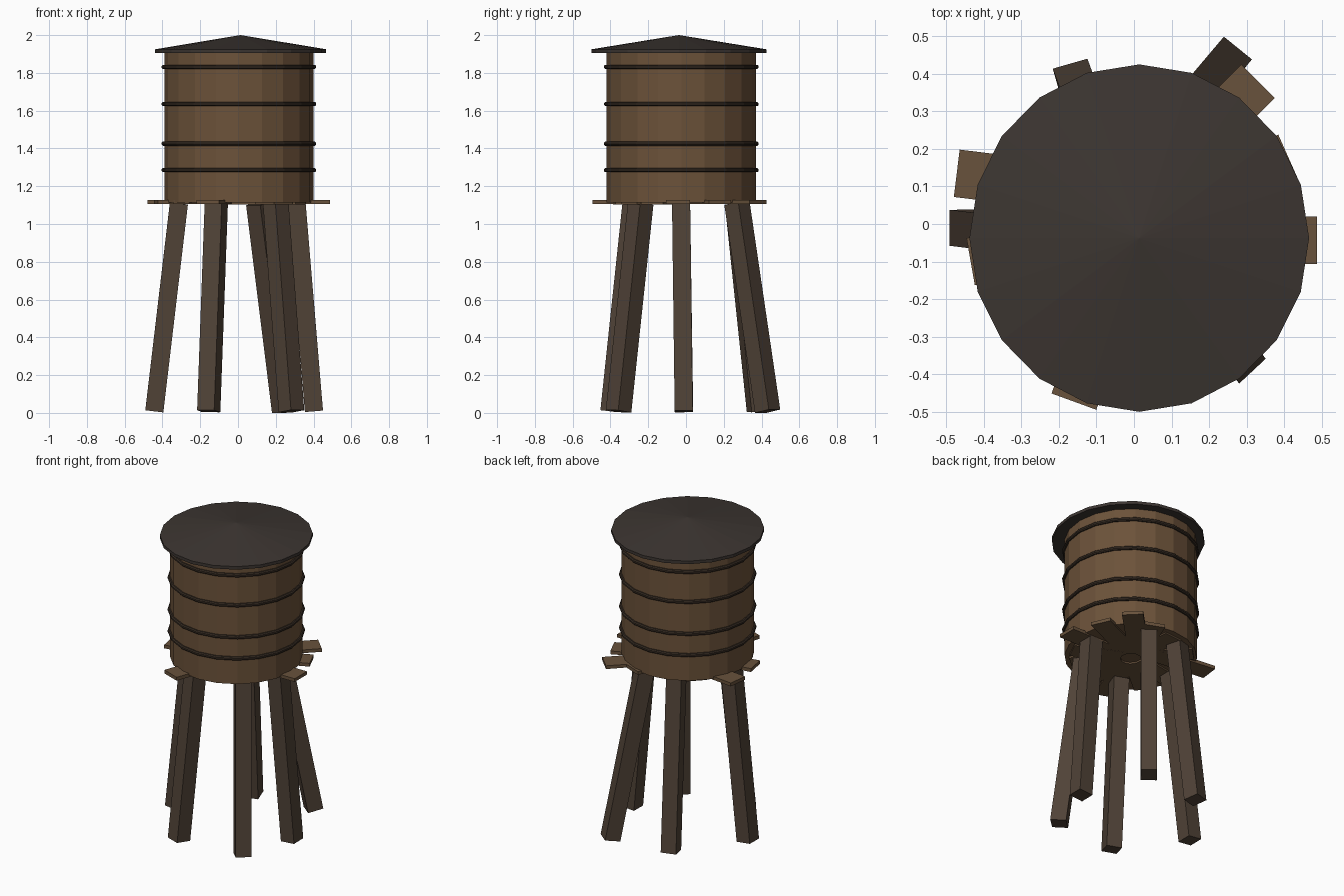
import bpy, bmesh, math
from mathutils import Vector, Matrix

if "Cube" in bpy.data.objects:
    bpy.data.objects.remove(bpy.data.objects["Cube"])

SIDES = 20


def material(name, rgb):
    m = bpy.data.materials.new(name)
    m.diffuse_color = (*rgb, 1)
    m.use_nodes = True
    m.node_tree.nodes["Principled BSDF"].inputs["Base Color"].default_value = m.diffuse_color
    return m


TANK = material("tank_wood", (0.15, 0.085, 0.042))
PLANK = material("plank_wood", (0.14, 0.085, 0.045))
LEG = material("leg_wood", (0.08, 0.055, 0.038))
ROOF = material("roof_dark", (0.045, 0.036, 0.031))
BAND = material("band_dark", (0.04, 0.027, 0.018))


def finish(name, bm, mat):
    bmesh.ops.recalc_face_normals(bm, faces=bm.faces[:])
    me = bpy.data.meshes.new(name)
    bm.to_mesh(me)
    bm.free()
    me.materials.append(mat)
    ob = bpy.data.objects.new(name, me)
    bpy.context.collection.objects.link(ob)
    return ob


def lathe(name, profile, centre, mat, scale=(1, 1), closed=False):
    """Spin (radius, z) points into a faceted solid; open profiles get capped."""
    bm = bmesh.new()
    rings = []
    for r, z in profile:
        rings.append([bm.verts.new((
            centre[0] + scale[0] * r * math.cos(2 * math.pi * i / SIDES),
            centre[1] + scale[1] * r * math.sin(2 * math.pi * i / SIDES), z))
            for i in range(SIDES)])
    pairs = list(zip(rings, rings[1:]))
    if closed:
        pairs.append((rings[-1], rings[0]))
    for a, b in pairs:
        for i in range(SIDES):
            j = (i + 1) % SIDES
            bm.faces.new((a[i], a[j], b[j], b[i]))
    if not closed:
        bm.faces.new(rings[0])
        bm.faces.new(rings[-1])
    bmesh.ops.remove_doubles(bm, verts=bm.verts[:], dist=1e-5)
    return finish(name, bm, mat)


def box(name, size, matrix, mat):
    bm = bmesh.new()
    bmesh.ops.create_cube(bm, size=1, matrix=matrix @ Matrix.Diagonal((*size, 1)))
    return finish(name, bm, mat)


# Tank body
C = (0.005, -0.025)
lathe("tank", [(0.395, 1.115), (0.395, 1.91)], C, TANK)

# Hoops around the tank
for n, z in enumerate((1.285, 1.425, 1.635, 1.832)):
    lathe(f"hoop_{n + 1}", [(0.385, z - 0.011), (0.403, z - 0.011), (0.409, z - 0.005),
          (0.409, z + 0.005), (0.403, z + 0.011), (0.385, z + 0.011)],
          C, BAND, closed=True)

# Shallow conical roof with a thin rim
bm_roof = lathe("roof", [(0.4625, 1.905), (0.4625, 1.925), (0.0005, 2.0)],
                (0.014, -0.0375), ROOF, scale=(0.978, 1))

# Platform planks: outer end x, y, and direction in degrees
planks = [(0.487, -0.043, 0), (0.41, 0.18, 24), (0.33, 0.38, 45), (0.14, 0.36, 68),
          (-0.03, 0.33, 95), (-0.25, 0.25, 135), (-0.472, 0.135, 173),
          (-0.435, -0.10, 190), (-0.30, -0.26, 220), (-0.16, -0.473, 250),
          (0.03, -0.38, 275), (0.24, -0.30, 310), (0.33, -0.18, 335)]
for n, (x, y, deg) in enumerate(planks):
    a = math.radians(deg)
    length = math.hypot(x, y + 0.03) - 0.06
    mid = Vector((x - math.cos(a) * length / 2, y - math.sin(a) * length / 2, 1.116))
    box(f"platform_plank_{n + 1}", (length, 0.127, 0.021 + 0.0002 * n),
        Matrix.Translation(mid) @ Matrix.Rotation(a, 4, 'Z'), PLANK)

# Splayed legs: foot x, y, top x, y, turn in degrees
legs = [(0.402, -0.012, 0.31, -0.026, 0), (0.247, 0.432, 0.11, 0.27, 51),
        (-0.157, 0.381, -0.115, 0.265, 106), (-0.443, -0.010, -0.313, -0.026, 180),
        (-0.155, -0.392, -0.115, -0.275, 250), (0.283, -0.357, 0.20, -0.24, 313)]
for n, (fx, fy, tx, ty, deg) in enumerate(legs):
    foot, top = Vector((fx, fy, 0.009)), Vector((tx, ty, 1.108))
    axis = (top - foot).normalized()
    a = math.radians(deg)
    side = axis.cross(Vector((math.cos(a), math.sin(a), 0))).normalized()
    out = side.cross(axis)
    m = Matrix((out, side, axis)).transposed().to_4x4()
    box(f"leg_{n + 1}", (0.096, 0.096, (top - foot).length),
        Matrix.Translation((foot + top) / 2) @ m, LEG)
